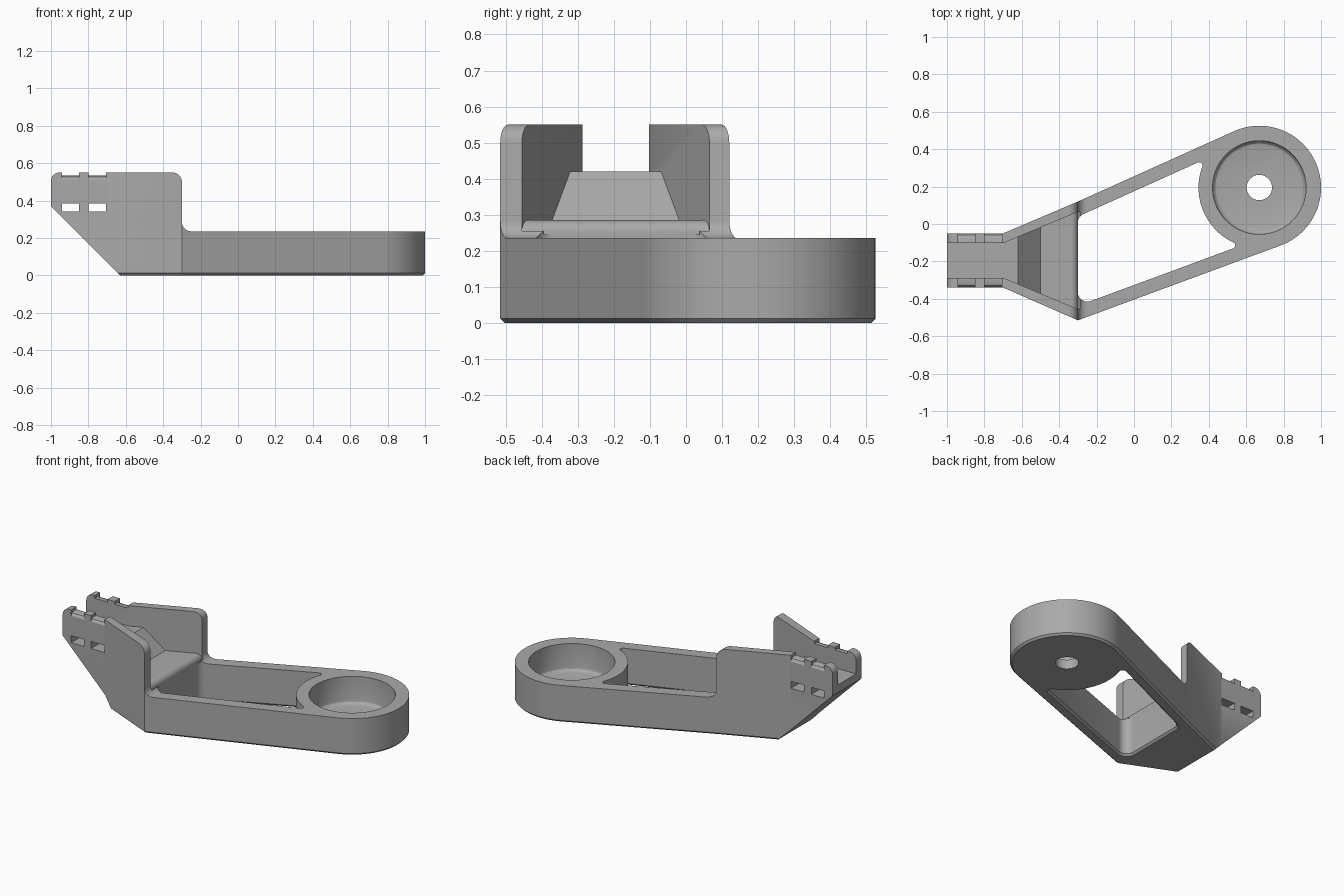
import bpy, bmesh, math
from mathutils import Vector

if "Cube" in bpy.data.objects:
    bpy.data.objects.remove(bpy.data.objects["Cube"])

grey = bpy.data.materials.new("plain_grey")
grey.use_nodes = True
grey.diffuse_color = (0.4, 0.4, 0.4, 1)
grey.node_tree.nodes["Principled BSDF"].inputs["Base Color"].default_value = (0.4, 0.4, 0.4, 1)

MID = -0.195                      # centre line of the clip end
HUB = Vector((0.67, 0.195))       # centre of the round end
HUB_R = 0.33


def polar(c, r, a):
    return Vector((c[0] + r * math.cos(a), c[1] + r * math.sin(a)))


def arc(c, r, a, b, n):
    return [polar(c, r, a + (b - a) * i / n) for i in range(n + 1)]


def rounded(corners, n=8):
    """Polygon from (x, y, radius) corners, with each corner filleted."""
    out = []
    for i, (x, y, r) in enumerate(corners):
        p = Vector((x, y))
        if r == 0:
            out.append(p)
            continue
        u = (Vector(corners[i - 1][:2]) - p).normalized()
        v = (Vector(corners[(i + 1) % len(corners)][:2]) - p).normalized()
        half = u.angle(v) / 2
        c = p + (u + v).normalized() * (r / math.sin(half))
        s = p + u * (r / math.tan(half)) - c
        e = p + v * (r / math.tan(half)) - c
        turn = math.atan2(s.x * e.y - s.y * e.x, s.dot(e))
        a = math.atan2(s.y, s.x)
        out += arc(c, r, a, a + turn, n)
    return out


def inset(poly, d):
    """Mitred inward offset of a counter-clockwise polygon."""
    out = []
    for i, p in enumerate(poly):
        a = (p - poly[i - 1]).normalized()
        b = (poly[(i + 1) % len(poly)] - p).normalized()
        na, nb = Vector((-a.y, a.x)), Vector((-b.y, b.x))
        out.append(p + (na + nb) * (d / (1 + na.dot(nb))))
    return out


def loft(name, rings, axis="z"):
    """Closed solid through (polygon, level) rings stacked along an axis."""
    place = {"z": lambda p, h: (p[0], p[1], h),
             "y": lambda p, h: (p[0], h, p[1]),
             "x": lambda p, h: (h, p[0], p[1])}[axis]
    bm = bmesh.new()
    loops = [[bm.verts.new(place(p, h)) for p in poly] for poly, h in rings]
    n = len(loops[0])
    for lo, hi in zip(loops, loops[1:]):
        for i in range(n):
            j = (i + 1) % n
            bm.faces.new((lo[i], lo[j], hi[j], hi[i]))
    bm.faces.new(loops[0][::-1])
    bm.faces.new(loops[-1])
    bmesh.ops.recalc_face_normals(bm, faces=bm.faces)
    mesh = bpy.data.meshes.new(name)
    bm.to_mesh(mesh)
    bm.free()
    mesh.materials.append(grey)
    ob = bpy.data.objects.new(name, mesh)
    bpy.context.collection.objects.link(ob)
    return ob


def combine(target, tool, operation="DIFFERENCE"):
    mod = target.modifiers.new("cut", "BOOLEAN")
    mod.operation, mod.solver, mod.object = operation, "EXACT", tool
    bpy.context.view_layer.objects.active = target
    bpy.ops.object.modifier_apply(modifier=mod.name)
    bpy.data.objects.remove(tool)


def box(x0, x1, z0, z1):
    return [(x0, z0), (x1, z0), (x1, z1), (x0, z1)]


# Arm outline: clip end, flared sides, tangent lines to the round end
flare_low, flare_high = Vector((-0.30, -0.515)), Vector((-0.30, 0.12))


def tangent_angle(p, side):
    d = HUB - p
    return math.atan2(d.y, d.x) + side * (math.asin(HUB_R / d.length) + math.pi / 2)


low = tangent_angle(flare_low, -1)
high = tangent_angle(flare_high, 1)
clip = 0.145
outline = [Vector((-1.2, MID - clip)), Vector((-0.70, MID - clip)), flare_low]
outline += arc(HUB, HUB_R, low, high, 64)
outline += [flare_high, Vector((-0.70, MID + clip)), Vector((-1.2, MID + clip))]
arm = loft("bracket_arm", [(inset(outline, 0.012), 0), (outline, 0.012), (outline, 0.7)])

# Side silhouette: sloped nose, tall clip walls, low arm
side = rounded([(-1, 0.37, 0), (-0.53, -0.1, 0), (1.2, -0.1, 0), (1.2, 0.235, 0),
                (-0.30, 0.235, 0.05), (-0.30, 0.55, 0.05), (-1, 0.55, 0.045)])
combine(arm, loft("side_shape", [(side, -1), (side, 1)], "y"), "INTERSECT")

# Open window between the two rails, with a chamfered lower rim
rail, web_r = 0.073, 0.325
tip = math.acos((HUB_R - rail) / web_r)
a0, a1 = high + tip, low - tip + 2 * math.pi


def rail_start(p, angle, s):
    return (-0.30, p.y - s * rail / abs(math.sin(angle)))


gap = math.radians(10)
corners = [(*rail_start(flare_high, high, 1), 0.05), (*polar(HUB, web_r, a0), 0.018)]
corners += [(*p, 0) for p in arc(HUB, web_r, a0 + gap, a1 - gap, 24)]
corners += [(*polar(HUB, web_r, a1), 0.018), (*rail_start(flare_low, low, -1), 0.05)]
window = rounded(corners)[::-1]
combine(arm, loft("window_cut", [(inset(window, -0.02), -0.008), (window, 0.012), (window, 0.8)]))

# Channel between the clip walls: high floor, ramp, shelf with a rounded lip
plan = [(-1.3, -0.0925), (-0.70, -0.0925), (-0.30, -0.26), (-0.29, -0.26)]
plan = [(x, MID + y) for x, y in plan] + [(x, MID - y) for x, y in plan[::-1]]
channel = loft("channel_cut", [(plan, 0.1), (plan, 0.8)])
floor = rounded([(-1.4, 0.42, 0), (-0.62, 0.42, 0), (-0.50, 0.285, 0), (-0.30, 0.285, 0.035),
                 (-0.30, 0.245, 0), (-0.20, 0.245, 0), (-0.20, 0.9, 0), (-1.4, 0.9, 0)])
combine(channel, loft("floor_shape", [(floor, -1), (floor, 1)], "y"), "INTERSECT")
combine(arm, channel)

# Round cup with filleted floor, and its centre hole
cup = [(0.22, 0.06), (0.235, 0.064), (0.246, 0.075), (0.25, 0.09), (0.25, 0.5)]
combine(arm, loft("cup_cut", [(arc(HUB, r, 0, math.tau * 63 / 64, 63), z) for r, z in cup]))
hole = arc(HUB, 0.068, 0, math.tau * 31 / 32, 31)
combine(arm, loft("hole_cut", [(hole, -0.1), (hole, 0.3)]))

# Tie slots through the clip, with matching rounded notches on the wall tops
for x0, x1 in ((-0.94, -0.85), (-0.80, -0.705)):
    slot = box(x0, x1, 0.34, 0.385)
    combine(arm, loft("slot_cut", [(slot, -0.8), (slot, 0.4)], "y"))
    for s in (-1, 1):
        notch = [(0.0, 0.533), (0.12, 0.533), (0.135, 0.527), (0.146, 0.51),
                 (0.2, 0.51), (0.2, 0.7), (0.0, 0.7)]
        notch = [(MID + s * y, z) for y, z in notch]
        combine(arm, loft("notch_cut", [(notch, x0), (notch, x1)], "x"))

bpy.ops.object.select_all(action="DESELECT")
arm.select_set(True)
bpy.context.view_layer.objects.active = arm
bpy.ops.object.shade_smooth_by_angle(angle=math.radians(25))
